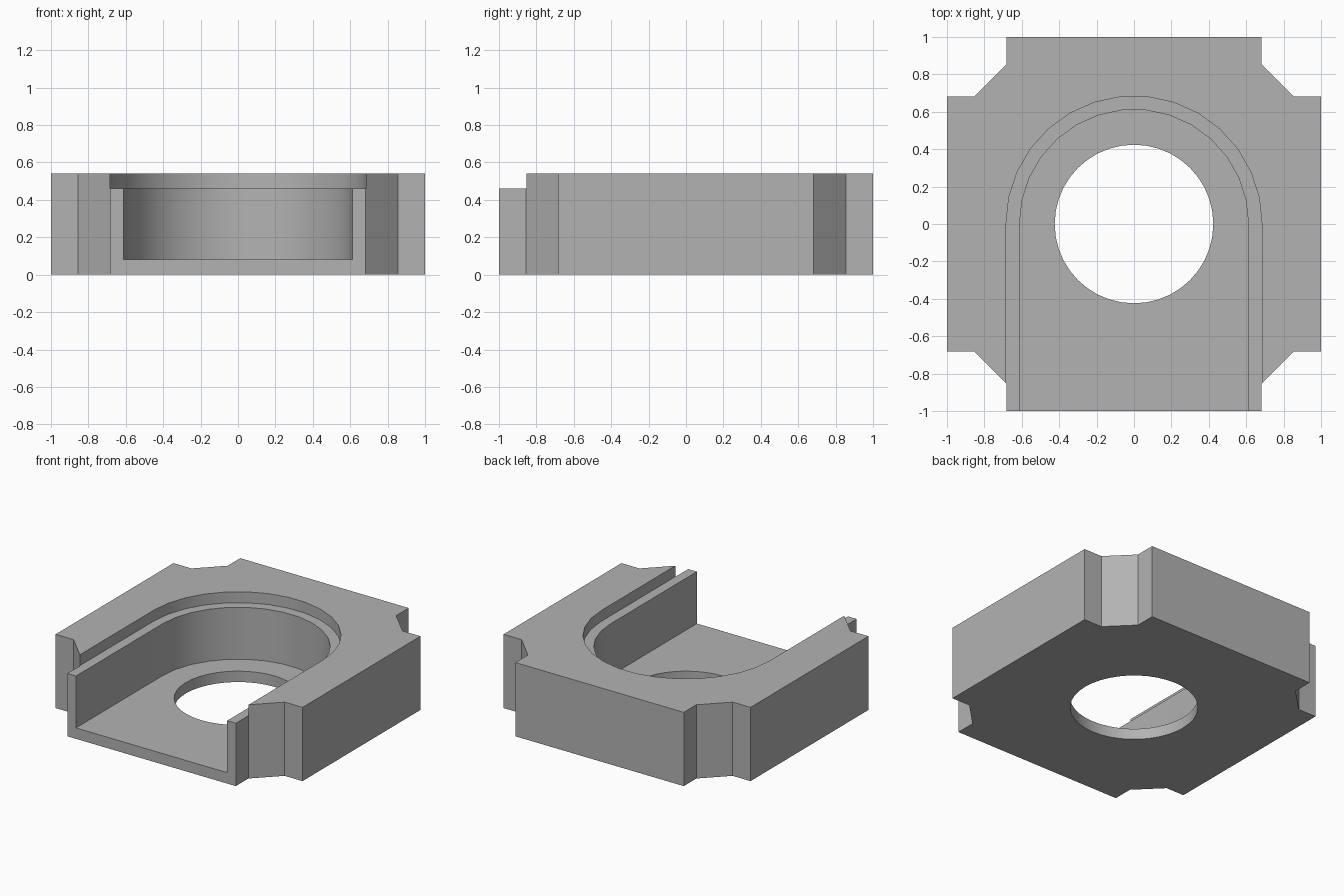
import bpy
import bmesh
from math import pi, cos, sin, radians

default = bpy.data.objects.get("Cube")
if default:
    bpy.data.objects.remove(default, do_unlink=True)

HEIGHT = 0.54
FLOOR = 0.08
LEDGE = 0.46

grey = bpy.data.materials.new("plain grey")
grey.use_nodes = True
colour = (0.45, 0.45, 0.45, 1)
grey.diffuse_color = colour
grey.node_tree.nodes["Principled BSDF"].inputs["Base Color"].default_value = colour


def prism(name, outline, bottom, top):
    """Extrude a closed counter-clockwise outline between two heights."""
    bm = bmesh.new()
    face = bm.faces.new([bm.verts.new((x, y, bottom)) for x, y in outline])
    grown = bmesh.ops.extrude_face_region(bm, geom=[face], use_keep_orig=True)
    verts = [v for v in grown["geom"] if isinstance(v, bmesh.types.BMVert)]
    bmesh.ops.translate(bm, verts=verts, vec=(0, 0, top - bottom))
    bmesh.ops.recalc_face_normals(bm, faces=bm.faces)
    mesh = bpy.data.meshes.new(name)
    bm.to_mesh(mesh)
    bm.free()
    mesh.materials.append(grey)
    obj = bpy.data.objects.new(name, mesh)
    bpy.context.collection.objects.link(obj)
    return obj


def arc(radius, sweep, steps):
    return [(radius * cos(sweep * i / steps), radius * sin(sweep * i / steps))
            for i in range(steps + 1)]


def u_slot(radius):
    """Rounded at the back, open through the front."""
    return arc(radius, pi, 15) + [(-radius, -1.2), (radius, -1.2)]


# Square block with a chamfered notch at each corner
corner = [(1, 0.682), (0.855, 0.682), (0.682, 0.855), (0.682, 1)]
outline = []
for turn in range(4):
    outline += corner
    corner = [(-y, x) for x, y in corner]
housing = prism("housing", outline, 0, HEIGHT)

# Main channel, wider ledge recess and floor hole
cutters = [
    prism("channel_cutter", u_slot(0.612), FLOOR, HEIGHT + 0.2),
    prism("ledge_cutter", u_slot(0.684), LEDGE, HEIGHT + 0.1),
    prism("hole_cutter", arc(0.424, 2 * pi, 40)[:-1], -0.1, HEIGHT),
]
for cutter in cutters:
    cutter.hide_render = True
    cut = housing.modifiers.new(cutter.name, "BOOLEAN")
    cut.operation = "DIFFERENCE"
    cut.solver = "EXACT"
    cut.object = cutter

# Apply the cuts and soften only the curved walls
bpy.ops.object.select_all(action="DESELECT")
housing.select_set(True)
bpy.context.view_layer.objects.active = housing
for cut in list(housing.modifiers):
    bpy.ops.object.modifier_apply(modifier=cut.name)
for cutter in cutters:
    bpy.data.objects.remove(cutter, do_unlink=True)
bpy.ops.object.shade_smooth_by_angle(angle=radians(25))
